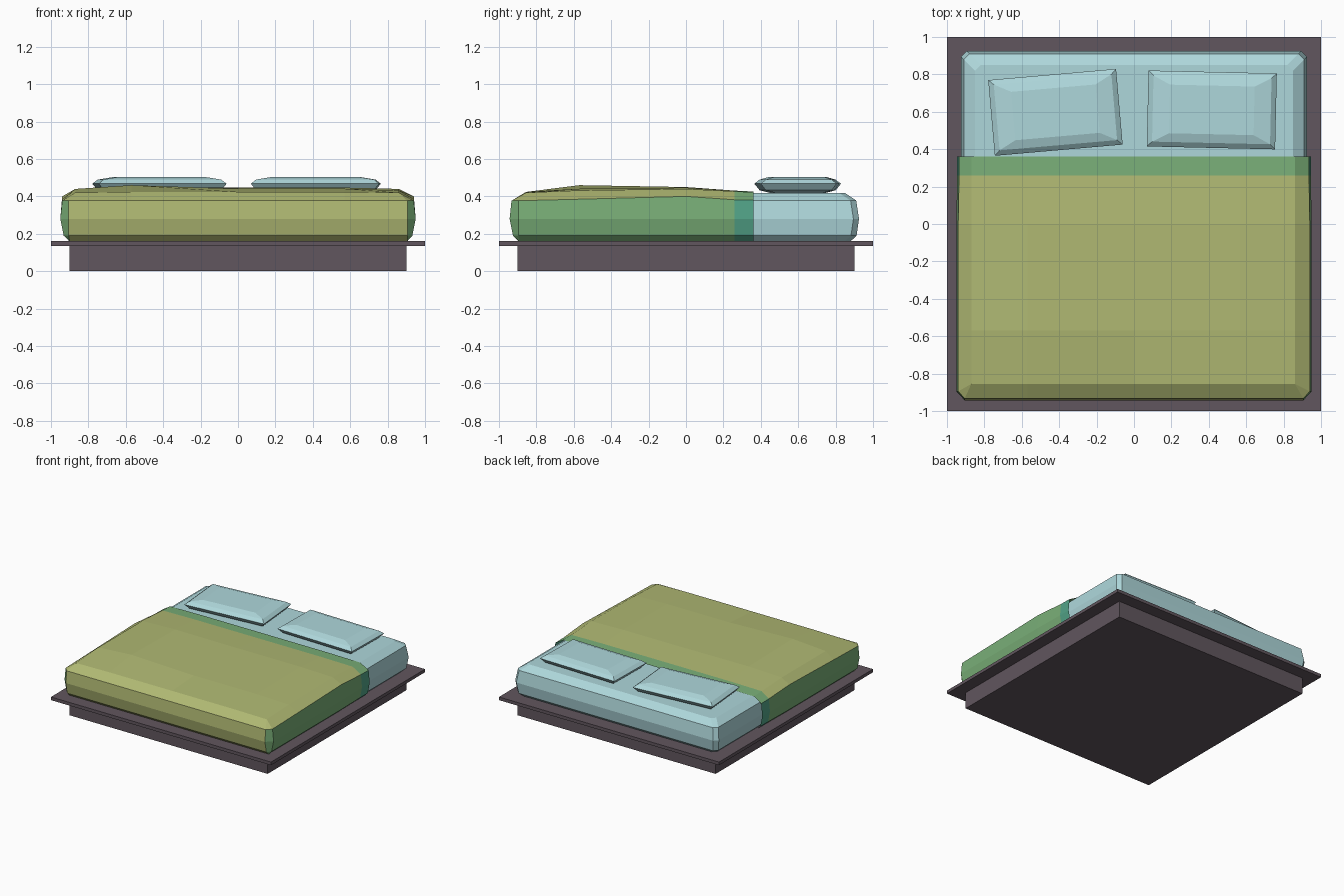
import bpy, bmesh, math
from mathutils import Matrix

if "Cube" in bpy.data.objects:
    bpy.data.objects.remove(bpy.data.objects["Cube"])


def mat(name, rgb):
    m = bpy.data.materials.new(name)
    lin = [(c / 255 / 12.92) if c < 10 else ((c / 255 + 0.055) / 1.055) ** 2.4 for c in rgb]
    m.diffuse_color = (*lin, 1)
    m.use_nodes = True
    m.node_tree.nodes["Principled BSDF"].inputs["Base Color"].default_value = m.diffuse_color
    return m


FRAME = mat("dark_frame", (97, 86, 94))
LINEN = mat("pale_blue_linen", (174, 215, 219))
OLIVE = mat("olive_blanket", (176, 185, 115))
GREEN = mat("green_lining", (121, 174, 119))
TEAL = mat("teal_fold", (82, 163, 135))


def finish(name, bm, mats, fix=True):
    if fix:
        bmesh.ops.recalc_face_normals(bm, faces=bm.faces[:])
    me = bpy.data.meshes.new(name)
    bm.to_mesh(me)
    bm.free()
    for m in mats:
        me.materials.append(m)
    ob = bpy.data.objects.new(name, me)
    bpy.context.collection.objects.link(ob)
    return ob


def loft(name, levels, m, cut=0.0, loc=(0, 0, 0), rot=0.0):
    """Stack of rectangles (half x, half y, z) with optional corner cuts."""
    bm = bmesh.new()
    rings = []
    for hx, hy, z in levels:
        pts = []
        for sx, sy in ((1, 1), (-1, 1), (-1, -1), (1, -1)):
            if cut:
                pair = [(sx * hx, sy * (hy - cut)), (sx * (hx - cut), sy * hy)]
                pts += pair if sx * sy > 0 else pair[::-1]
            else:
                pts.append((sx * hx, sy * hy))
        rings.append([bm.verts.new((x, y, z)) for x, y in pts])
    n = len(rings[0])
    for a, b in zip(rings, rings[1:]):
        for i in range(n):
            j = (i + 1) % n
            bm.faces.new((a[i], a[j], b[j], b[i]))
    bm.faces.new(rings[0][::-1])
    bm.faces.new(rings[-1])
    ob = finish(name, bm, [m])
    ob.matrix_world = Matrix.Translation(loc) @ Matrix.Rotation(rot, 4, 'Z')
    return ob


# bed frame: plinth and overhanging platform
loft("plinth", [(0.9, 0.9, 0), (0.9, 0.9, 0.136)], FRAME)
loft("platform", [(1, 1, 0.136), (1, 1, 0.162)], FRAME)

# mattress
loft("mattress", [(h, h, z) for h, z in
     ((0.88, 0.16), (0.912, 0.19), (0.925, 0.28), (0.91, 0.378), (0.85, 0.418))], LINEN, cut=0.03)

# pillows
for name, x, y, rot in (("left_pillow", -0.42, 0.597, 5), ("right_pillow", 0.416, 0.61, -1.3)):
    loft(name, [(0.343 * sx, 0.203 * sy, z) for sx, sy, z in
         ((0.66, 0.6, 0.417), (0.92, 0.87, 0.433), (1, 1, 0.468), (0.92, 0.87, 0.49), (0.66, 0.64, 0.505))],
         LINEN, loc=(x, y, 0), rot=math.radians(rot))

# blanket: top grid, then a U-shaped skirt down the sides and foot
cols = [-0.87, -0.57, 0, 0.57, 0.86]
rows = [0.36, 0.26, 0, -0.57, -0.855]
heights = [[0.422, 0.426, 0.426, 0.426, 0.422],
           [0.427, 0.431, 0.431, 0.431, 0.427],
           [0.44, 0.45, 0.447, 0.447, 0.44],
           [0.44, 0.46, 0.441, 0.441, 0.432],
           [0.42, 0.424, 0.424, 0.424, 0.42]]
bm = bmesh.new()
grid = [[bm.verts.new((x, y, heights[j][i])) for i, x in enumerate(cols)] for j, y in enumerate(rows)]
for j in range(4):
    for i in range(4):
        f = bm.faces.new((grid[j][i], grid[j + 1][i], grid[j + 1][i + 1], grid[j][i + 1]))
        f.material_index = 1 if j == 0 else 0

# skirt stations: (side, x, y, matching top vertex, rim height)
rim = [0.38, 0.382, 0.4, 0.385, 0.377]
ys = rows[:4] + [-0.895]
fx = [-0.905, -0.57, 0, 0.57, 0.905]
path = [(-1, None, ys[j], grid[j][0], rim[j]) for j in range(5)]
path += [(0, fx[i], None, grid[4][i], 0.377) for i in range(5)]
path += [(1, None, ys[j], grid[j][4], rim[j]) for j in reversed(range(5))]
levels = [(0.0, None), (0.01, 0.28), (-0.008, 0.19), (-0.04, 0.16)]
side_x = 0.94
prev_col = None
columns = []
for side, x, y, top, rz in path:
    col = [top]
    for off, z in levels:
        px = side * (side_x + off) if side else x
        py = y if side else -(0.933 + off)
        if side and y > 0.2:
            px *= 0.995
        col.append(bm.verts.new((px, py, rz if z is None else z)))
    columns.append((side, y, col))
for (sa, ya, a), (sb, yb, b) in zip(columns, columns[1:]):
    fold = sa == sb and sa != 0 and min(ya, yb) > 0.2
    for k in range(4):
        vs = [a[k], a[k + 1], b[k + 1], b[k]]
        if vs[0] is vs[3]:
            vs = vs[:3]
        f = bm.faces.new(vs)
        if fold:
            f.material_index = 1 if k == 0 else 2
        elif (sa or sb) and k > 0:
            f.material_index = 1
finish("blanket", bm, [OLIVE, GREEN, TEAL])
